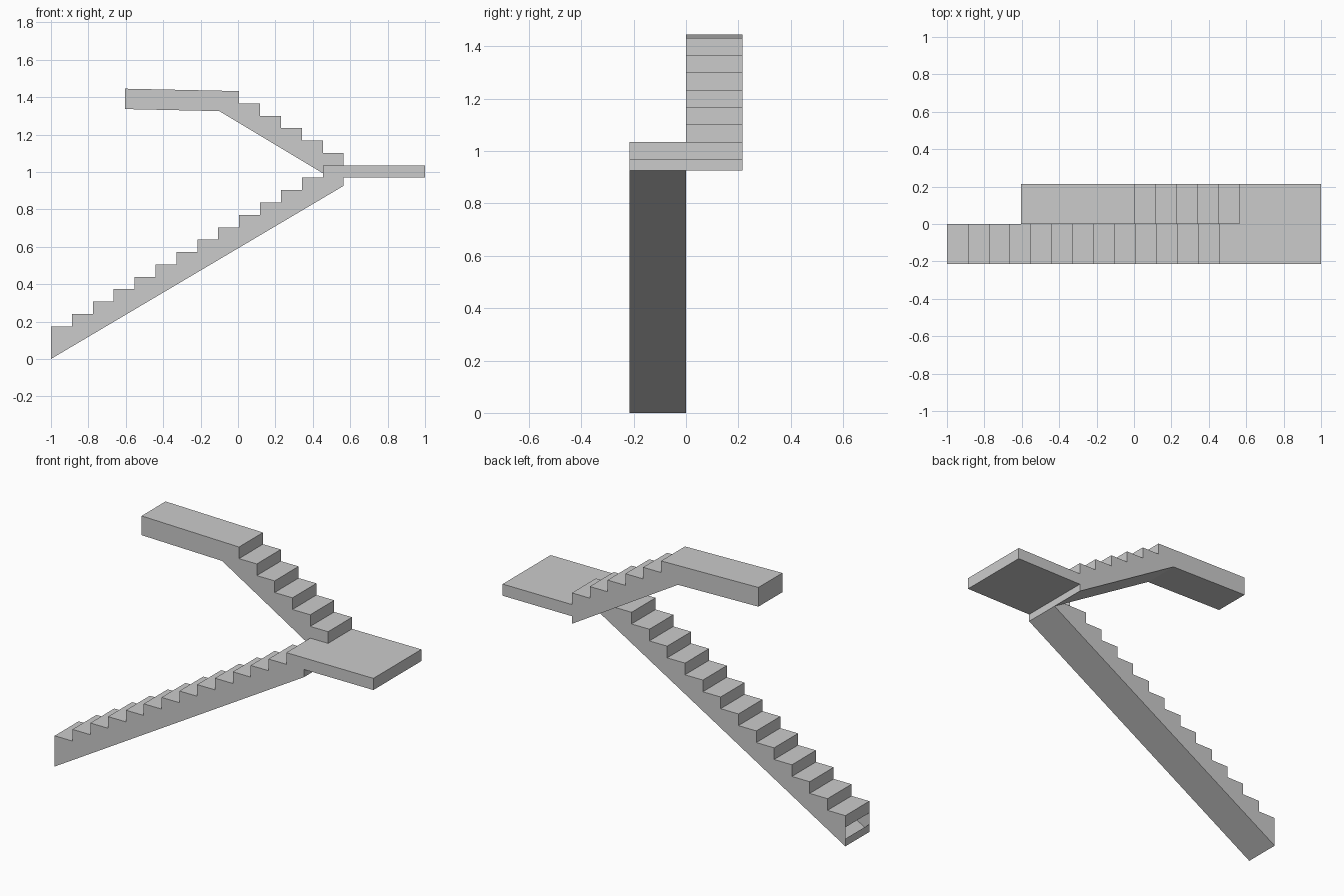
import bpy, bmesh

if "Cube" in bpy.data.objects:
    bpy.data.objects.remove(bpy.data.objects["Cube"])

RUN, RISE = 0.1118, 0.0662     # tread depth and riser height
W = 0.215                      # width of each flight
X_TOP = -1 + 14 * RUN          # where the lower flight ends
Z_LAND = 1.035                 # landing surface
T = RISE                       # landing thickness
FOOT = 0.043                   # height of the closed strip at a flight's foot


def prism(name, outline, lo, hi, place, skip=()):
    """Extrude a 2D outline from lo to hi; the edges in skip get no side face."""
    bm = bmesh.new()
    a = [bm.verts.new(place(u, v, lo)) for u, v in outline]
    b = [bm.verts.new(place(u, v, hi)) for u, v in outline]
    n = len(outline)
    bm.faces.new(a)
    bm.faces.new(b[::-1])
    for i in range(n):
        if i not in skip:
            j = (i + 1) % n
            bm.faces.new((a[i], b[i], b[j], a[j]))
    bmesh.ops.recalc_face_normals(bm, faces=bm.faces[:])
    me = bpy.data.meshes.new(name)
    bm.to_mesh(me)
    bm.free()
    ob = bpy.data.objects.new(name, me)
    bpy.context.collection.objects.link(ob)
    return ob


def steps(x, z, count, direction):
    """Sawtooth of treads and risers; z is the height of the first tread."""
    pts = []
    for i in range(count):
        pts += [(x + direction * RUN * i, z + RISE * i),
                (x + direction * RUN * (i + 1), z + RISE * i)]
    return pts


def side(u, v, w):
    return (u, w, v)


def plan(u, v, w):
    return (u, v, w)


# lower flight: the foot is open between the bottom strip and the first riser
z1 = Z_LAND - 13 * RISE
lower = [(-1, 0), (-1, FOOT), (-1, z1 - RISE)] + steps(-1, z1, 13, 1)
lower += [(X_TOP, Z_LAND - T), (X_TOP, Z_LAND - T - FOOT)]
prism("lower_flight", lower, -W, 0, side, skip=(1, len(lower) - 3))

# upper flight with the sloping top slab, open where it meets the landing
upper = [(X_TOP, Z_LAND - T - FOOT), (X_TOP, Z_LAND - T), (X_TOP, Z_LAND)]
upper += steps(X_TOP, Z_LAND + RISE, 5, -1)
upper += [(X_TOP - 5 * RUN, 1.432), (-0.605, 1.445), (-0.605, 1.336), (-0.10, 1.325)]
prism("upper_flight", upper, 0, W, side, skip=(1,))

# landing reaches one tread further over the lower flight
landing = [(X_TOP - RUN, -W), (1, -W), (1, W), (X_TOP, W), (X_TOP, 0), (X_TOP - RUN, 0)]
prism("landing", landing, Z_LAND - T, Z_LAND, plan, skip=(3, 4))
